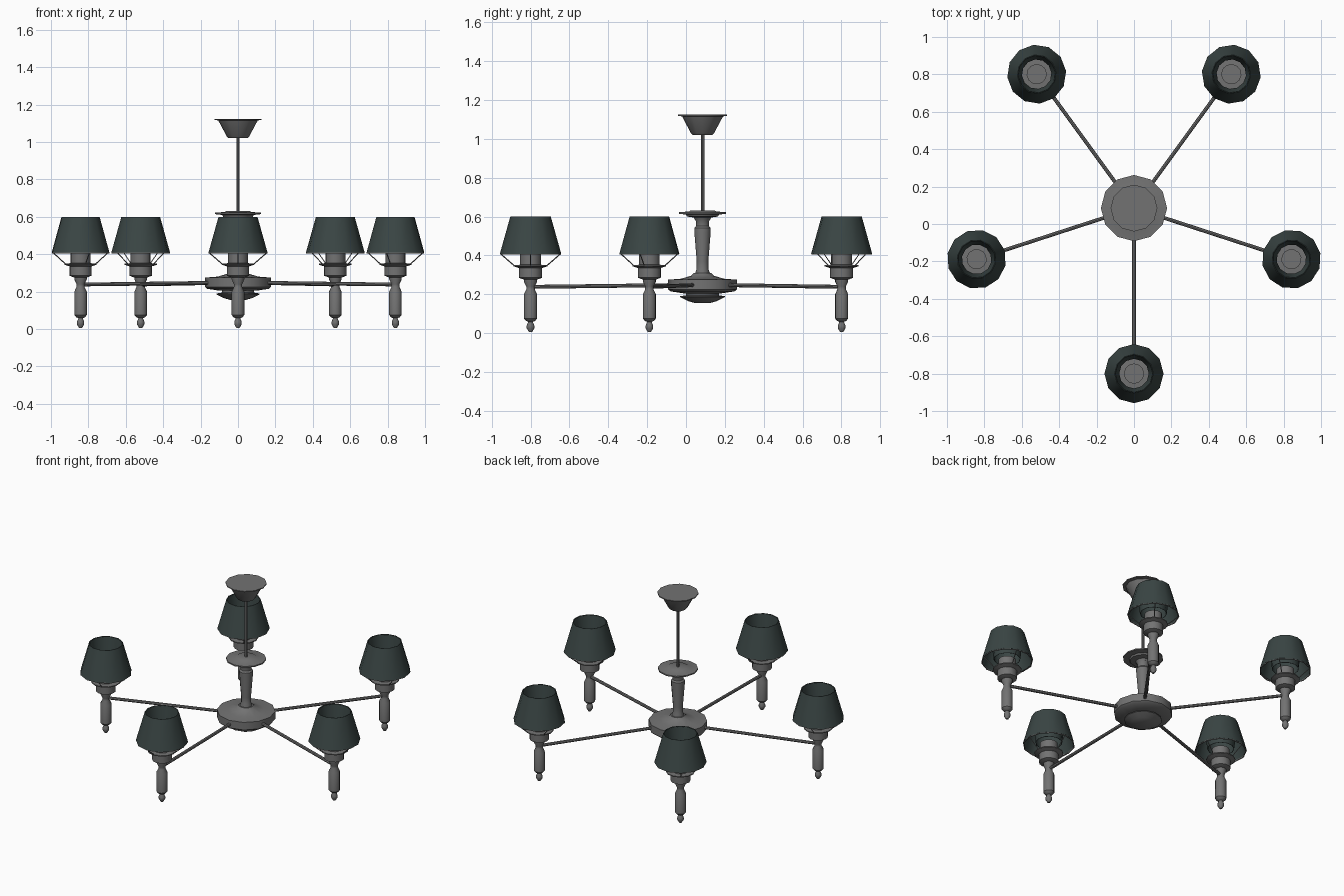
import bpy, bmesh, math
from mathutils import Vector, Matrix

cube = bpy.data.objects.get("Cube")
if cube:
    bpy.data.objects.remove(cube, do_unlink=True)


def material(name, rgb):
    m = bpy.data.materials.new(name)
    m.use_nodes = True
    colour = (*rgb, 1)
    m.diffuse_color = colour
    m.node_tree.nodes["Principled BSDF"].inputs["Base Color"].default_value = colour
    return m


METAL = material("grey metal", (0.17, 0.17, 0.17))
FABRIC = material("dark green fabric", (0.042, 0.06, 0.058))
SIDES = 12
CENTRE = Vector((0, 0.085, 0))
ARM_REACH = 0.885


def finish(name, bm, mat):
    mesh = bpy.data.meshes.new(name)
    bm.to_mesh(mesh)
    bm.free()
    obj = bpy.data.objects.new(name, mesh)
    bpy.context.collection.objects.link(obj)
    mesh.materials.append(mat)
    bpy.ops.object.select_all(action='DESELECT')
    obj.select_set(True)
    bpy.context.view_layer.objects.active = obj
    bpy.ops.object.shade_smooth_by_angle(angle=math.radians(35))
    return obj


def lathe(name, profile, mat, at=CENTRE, turn=0, closed=False):
    """Spin (radius, height) points about z; open ends are capped unless closed is a loop."""
    bm = bmesh.new()
    rings = [[bm.verts.new(at + Vector((r * math.cos(a), r * math.sin(a), z)))
              for a in (turn + math.tau * i / SIDES for i in range(SIDES))]
             for r, z in profile]
    pairs = list(zip(rings, rings[1:]))
    if closed:
        pairs.append((rings[-1], rings[0]))
    for low, high in pairs:
        for i in range(SIDES):
            j = (i + 1) % SIDES
            bm.faces.new((low[i], low[j], high[j], high[i]))
    if not closed:
        bm.faces.new(rings[0])
        bm.faces.new(rings[-1])
    bmesh.ops.recalc_face_normals(bm, faces=bm.faces)
    return finish(name, bm, mat)


def rod(name, start, end, radius, sides=8):
    bm = bmesh.new()
    span = end - start
    place = Matrix.Translation((start + end) / 2) @ span.to_track_quat('Z', 'Y').to_matrix().to_4x4()
    bmesh.ops.create_cone(bm, cap_ends=True, segments=sides, radius1=radius,
                          radius2=radius, depth=span.length, matrix=place)
    return finish(name, bm, METAL)


# Ceiling mount, hanging rod and central body
lathe("ceiling_canopy", [(0.05, 1.02), (0.06, 1.03), (0.1, 1.105), (0.105, 1.115),
                         (0.125, 1.118), (0.125, 1.124)], METAL)
rod("hanging_rod", CENTRE + Vector((0, 0, 0.61)), CENTRE + Vector((0, 0, 1.03)), 0.009)
lathe("column_cap", [(0.04, 0.585), (0.045, 0.595), (0.08, 0.6), (0.085, 0.61),
                     (0.122, 0.614), (0.122, 0.622), (0.07, 0.626), (0.06, 0.632)], METAL)
lathe("column", [(0.045, 0.27), (0.045, 0.29), (0.03, 0.33), (0.03, 0.37), (0.042, 0.52),
                 (0.042, 0.54), (0.034, 0.55), (0.034, 0.575), (0.042, 0.59)], METAL)
lathe("hub", [(0.1, 0.205), (0.165, 0.215), (0.177, 0.225), (0.177, 0.275),
              (0.11, 0.28), (0.06, 0.295), (0.045, 0.31)], METAL)
lathe("hub_bowl", [(0.04, 0.155), (0.075, 0.165), (0.115, 0.185), (0.115, 0.19),
                   (0.085, 0.195), (0.085, 0.21)], METAL)

# Five arms, each carrying a turned holder and a shade
for n in range(5):
    angle = math.radians(-90 + 72 * n)
    out = Vector((math.cos(angle), math.sin(angle), 0))
    spot = CENTRE + out * ARM_REACH
    tag = f"_{n + 1}"
    rod("arm" + tag, CENTRE + out * 0.15 + Vector((0, 0, 0.247)),
        spot + Vector((0, 0, 0.238)), 0.01)
    lathe("lamp_stem" + tag, [(0.008, 0.005), (0.02, 0.025), (0.02, 0.038), (0.012, 0.058),
                              (0.024, 0.063), (0.034, 0.075), (0.034, 0.2), (0.022, 0.225),
                              (0.022, 0.24), (0.034, 0.265), (0.034, 0.285)],
          METAL, spot, angle)
    lathe("lamp_cup" + tag, [(0.034, 0.275), (0.06, 0.285), (0.06, 0.335), (0.088, 0.344),
                             (0.088, 0.35), (0.054, 0.352), (0.054, 0.415)],
          METAL, spot, angle)
    # Shade is a thin shell with an inner lining narrowing downwards
    lathe("shade" + tag, [(0.158, 0.408), (0.104, 0.6), (0.101, 0.6), (0.155, 0.408)],
          FABRIC, spot, angle, closed=True)
    lathe("shade_lining" + tag, [(0.102, 0.597), (0.081, 0.42), (0.079, 0.42), (0.1, 0.597)],
          FABRIC, spot, angle, closed=True)
    lathe("shade_ring" + tag, [(0.157, 0.404), (0.157, 0.41), (0.151, 0.41), (0.151, 0.404)],
          METAL, spot, angle, closed=True)
    for k in range(4):
        a = angle + k * math.pi / 2
        side = Vector((math.cos(a), math.sin(a), 0))
        rod(f"shade_strut{tag}_{k + 1}", spot + side * 0.085 + Vector((0, 0, 0.348)),
            spot + side * 0.153 + Vector((0, 0, 0.407)), 0.003, 4)
